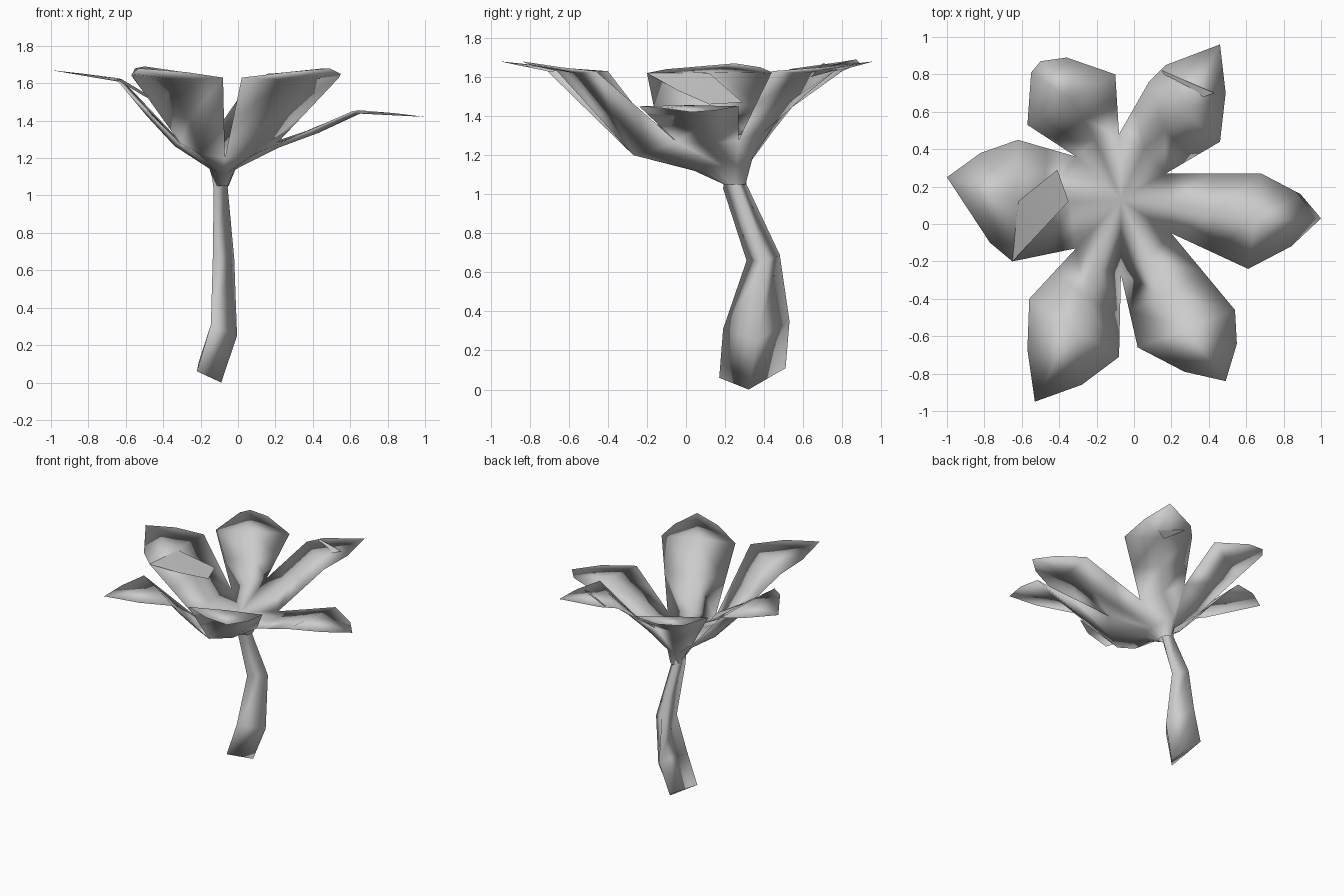
import bpy, bmesh
from mathutils import Vector as V

if "Cube" in bpy.data.objects:
    bpy.data.objects.remove(bpy.data.objects["Cube"])


def finish(bm, name):
    bmesh.ops.remove_doubles(bm, verts=bm.verts, dist=0.001)
    bmesh.ops.recalc_face_normals(bm, faces=bm.faces)
    for f in bm.faces:
        f.smooth = True
    me = bpy.data.meshes.new(name)
    bm.to_mesh(me)
    bm.free()
    ob = bpy.data.objects.new(name, me)
    bpy.context.collection.objects.link(ob)
    return ob


def face(bm, pts):
    return bm.faces.new([bm.verts.new(p) for p in pts])


# Notches where neighbouring petals meet, counter-clockwise from the right
notch = [V(p) for p in ((.2, -.05, 1.27), (.17, .27, 1.28), (-.08, .48, 1.4),
                        (-.31, .36, 1.29), (-.31, -.13, 1.28), (-.07, -.27, 1.2))]
# Petal rims above the notches, counter-clockwise: first and last points are the shoulders
rims = (((.61, -.24, 1.45), (.84, -.12, 1.44), (1, .03, 1.42), (.89, .16, 1.43), (.68, .27, 1.45)),
        ((.46, .44, 1.63), (.49, .7, 1.65), (.46, .96, 1.68), (.17, .85, 1.65), (.08, .76, 1.63)),
        ((-.1, .8, 1.63), (-.36, .89, 1.67), (-.5, .87, 1.69), (-.55, .81, 1.68), (-.57, .53, 1.64)),
        ((-.62, .45, 1.62), (-.82, .38, 1.65), (-1, .25, 1.67), (-.77, -.1, 1.64), (-.65, -.2, 1.62)),
        ((-.56, -.4, 1.63), (-.57, -.67, 1.65), (-.53, -.95, 1.68), (-.28, -.86, 1.66), (-.08, -.71, 1.63)),
        ((.02, -.66, 1.63), (.27, -.79, 1.66), (.49, -.84, 1.68), (.55, -.64, 1.65), (.54, -.46, 1.63)))
centre = V((-.07, .13, 1.26))
neck = V((-.09, .25, 1.05))


def funnel(p):
    return V((p.x + (neck.x - p.x) * .75, p.y + (neck.y - p.y) * .6, 1.12 + (p.z - 1.2) * .35))


def lower(p):
    d = V((p.x - neck.x, p.y - neck.y, 0)).normalized()
    return neck + V((d.x * .04, d.y * .055, 0))


# Blossom: thin lens-shaped petals joined to a cup floor above and a funnel below
bm = bmesh.new()
for i, rim in enumerate(rims):
    a, b = notch[i], notch[(i + 1) % 6]
    rim = [V(p) for p in rim]
    s0, s1 = rim[0], rim[-1]
    mid = (a + b) / 2
    out = V((mid.x - centre.x, mid.y - centre.y, 0)).normalized() * .03
    for top in (True, False):
        base = mid + out + V((0, 0, .005 if top else -.02))
        sm = (s0 + s1) / 2 + V((0, 0, .006 if top else -.012))
        belly = base.lerp(sm, .5) + V((0, 0, .005 if top else -.012))
        rows = [(a, base, b), (a.lerp(s0, .5), belly, b.lerp(s1, .5)), (s0, sm, s1)]
        for r, q in zip(rows, rows[1:]):
            for k in (0, 1):
                face(bm, (r[k], q[k], q[k + 1], r[k + 1]))
        for p, q in zip(rim, rim[1:]):
            face(bm, (sm, p, q))
        for p, q in ((a, base), (base, b)):
            if top:
                face(bm, (centre, p, q))
            else:
                face(bm, (p, q, funnel(q), funnel(p)))
                face(bm, (funnel(p), funnel(q), lower(q), lower(p)))
finish(bm, "blossom")

# Curled flaps on the left and back right petals
bm = bmesh.new()
face(bm, ((-.65, -.2, 1.62), (-.5, -.04, 1.53), (-.62, .12, 1.62)))
face(bm, ((-.62, .12, 1.62), (-.5, -.04, 1.53), (-.35, .12, 1.46), (-.41, .29, 1.47)))
finish(bm, "left_curled_flap")
bm = bmesh.new()
face(bm, ((.15, .82, 1.65), (.25, .64, 1.6), (.43, .7, 1.67)))
finish(bm, "back_curled_flap")

# Stem: three-sided bent tube, each section a right, back and front corner
sections = (((-.09, .32, 0), (-.21, .51, .11), (-.22, .17, .06)),
            ((-.005, .36, .25), (-.13, .53, .35), (-.145, .19, .31)),
            ((-.02, .41, .66), (-.12, .48, .69), (-.135, .31, .66)),
            ((-.055, .26, 1.04), (-.12, .31, 1.05), (-.13, .19, 1.03)),
            ((-.045, .25, 1.12), (-.12, .3, 1.12), (-.14, .2, 1.11)))
bm = bmesh.new()
for r, q in zip(sections, sections[1:]):
    for k in range(3):
        n = (k + 1) % 3
        face(bm, (r[k], r[n], q[n], q[k]))
face(bm, sections[0][::-1])
finish(bm, "stem")
